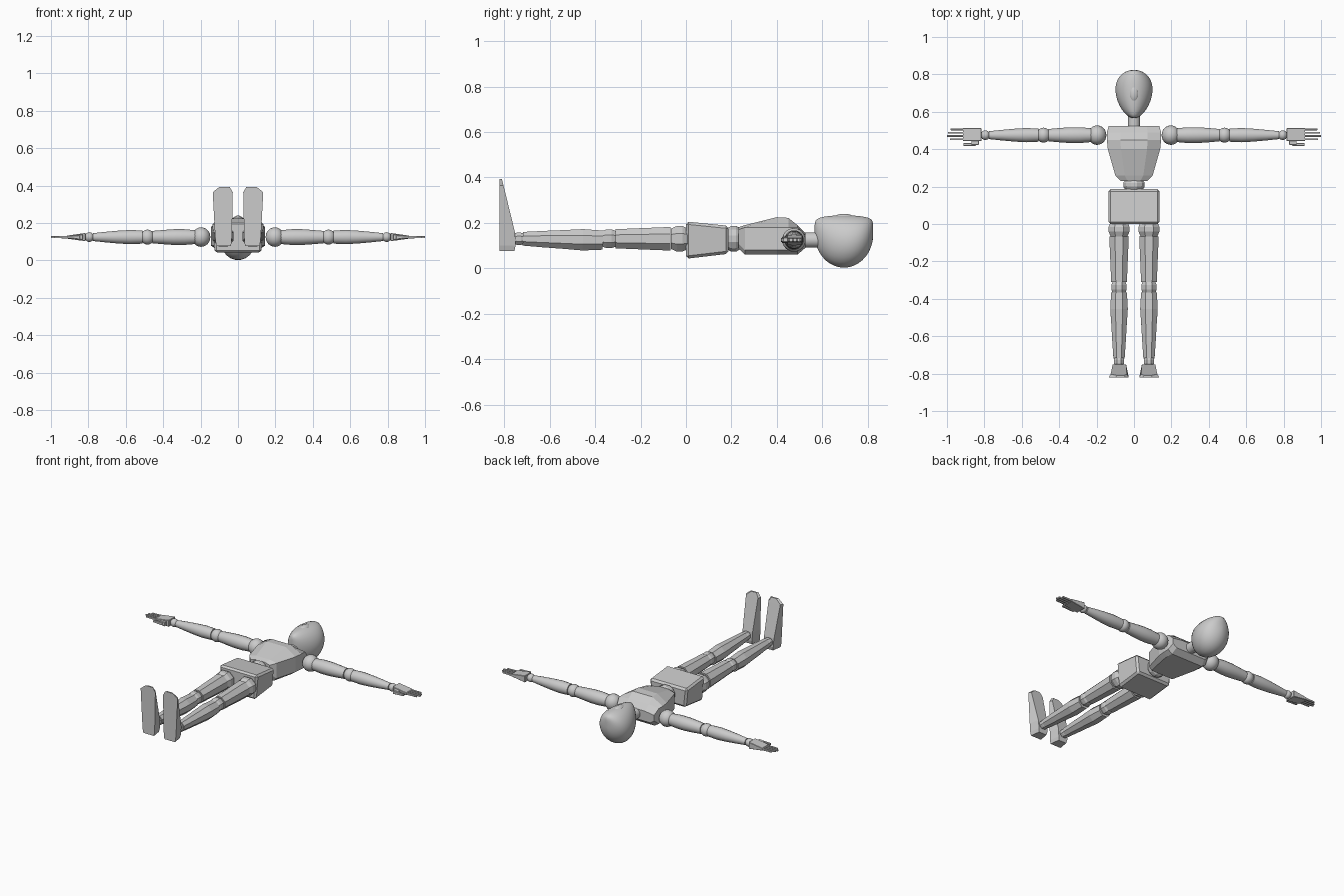
import bpy, bmesh, math
from mathutils import Vector

default_cube = bpy.data.objects.get("Cube")
if default_cube:
    bpy.data.objects.remove(default_cube)

grey = bpy.data.materials.new("plain grey")
grey.use_nodes = True
grey.diffuse_color = (.6, .6, .6, 1)
grey.node_tree.nodes["Principled BSDF"].inputs["Base Color"].default_value = grey.diffuse_color

BODY_HEIGHT = .13
ARM_LINE = .475
ARM_HEIGHT = .125


def finish(name, bm, smooth=False, bevel=0):
    """Turn a bmesh into a named grey object."""
    bmesh.ops.recalc_face_normals(bm, faces=bm.faces)
    mesh = bpy.data.meshes.new(name)
    bm.to_mesh(mesh)
    bm.free()
    mesh.materials.append(grey)
    part = bpy.data.objects.new(name, mesh)
    bpy.context.collection.objects.link(part)
    if bevel:
        modifier = part.modifiers.new("chamfer", "BEVEL")
        modifier.width = bevel
        modifier.segments = 1
    if smooth:
        bpy.ops.object.select_all(action="DESELECT")
        part.select_set(True)
        bpy.context.view_layer.objects.active = part
        bpy.ops.object.shade_smooth_by_angle(angle=math.radians(40))


def loft(name, rings, smooth=False, bevel=0):
    """Skin a list of equal rings and cap both ends."""
    bm = bmesh.new()
    loops = [[bm.verts.new(point) for point in ring] for ring in rings]
    for lower, upper in zip(loops, loops[1:]):
        for i in range(len(lower)):
            bm.faces.new((lower[i - 1], lower[i], upper[i], upper[i - 1]))
    bm.faces.new(loops[0])
    bm.faces.new(loops[-1])
    finish(name, bm, smooth, bevel)


def circle(sides):
    """Directions to the corners of a polygon resting on a flat side."""
    angles = [(i + .5) * math.tau / sides for i in range(sides)]
    return [(math.cos(angle), math.sin(angle)) for angle in angles]


def rod(name, start, end, radii, sides, smooth=False):
    """Round bar whose radii are spread evenly from start to end."""
    start, end = Vector(start), Vector(end)
    turn = (end - start).to_track_quat("Z", "Y")
    rings = []
    for i, radius in enumerate(radii):
        middle = start.lerp(end, i / (len(radii) - 1))
        reach = radius / math.cos(math.pi / sides)
        rings.append([middle + turn @ Vector((reach * u, reach * v, 0)) for u, v in circle(sides)])
    loft(name, rings, smooth)


def joint(name, start, end, radius, sides=8):
    """Disc with chamfered rims."""
    rod(name, start, end, (radius * .8, radius, radius, radius * .8), sides)


def ball(name, centre, scale):
    bm = bmesh.new()
    bmesh.ops.create_uvsphere(bm, u_segments=24, v_segments=12, radius=1)
    bmesh.ops.scale(bm, verts=bm.verts, vec=scale)
    bmesh.ops.translate(bm, verts=bm.verts, vec=centre)
    finish(name, bm, True)


def hand_block(name, side, inner, outer, depth, middle, thick, tip):
    """Block along the arm that thins towards its tip."""
    rings = []
    for x, height in ((inner, thick), (outer, tip)):
        rings.append([Vector((side * x, middle + u * depth, ARM_HEIGHT + v * height))
                      for u, v in ((-1, -1), (1, -1), (1, 1), (-1, 1))])
    loft(name, rings, bevel=min(tip, depth) / 4)


# Head: egg with a flat face and a deep, round back
head_rings = []
STEPS = 18
for step in range(STEPS + 1):
    angle = math.pi * (step + .4) / (STEPS + .8)
    along, across = -math.cos(angle), math.sin(angle)
    width = .098 * across * (1 + .2 * along)
    low = .15 - .148 * across
    high = .15 + .084 * across ** .25
    head_rings.append([Vector((u * width, .695 + .129 * along,
                               (low + high) / 2 + v * (high - low) / 2)) for u, v in circle(24)])
loft("head", head_rings, True)
ball("nose", (0, .695, .22), (.026, .046, .02))
rod("neck", (0, .5, .125), (0, .6, .125), (.033, .033), 12, True)

# Chest: flat back, upright sides, sloped front facets
chest_rings = []
for y, width, low, high in ((.23, .07, .09, .18), (.26, .1, .06, .19), (.4, .14, .06, .225),
                            (.45, .145, .06, .222), (.49, .145, .06, .19), (.525, .135, .09, .156)):
    half = [(width * .8, low), (width, low + .02), (width, min(high - .01, .18)), (width / 2, high)]
    outline = half + [(-x, z) for x, z in reversed(half)]
    chest_rings.append([Vector((x, y, z)) for x, z in outline])
loft("chest", chest_rings)

# Waist disc and pelvis block
joint("waist", (0, .18, BODY_HEIGHT), (0, .24, BODY_HEIGHT), .057, 12)
pelvis_rings = []
for y, low, high in ((0, .042, .206), (.187, .064, .187)):
    pelvis_rings.append([Vector((x, y, z)) for x, z in
                         ((-.125, low), (.125, low), (.138, high), (-.138, high))])
loft("pelvis", pelvis_rings, bevel=.012)

for name, side in (("left", 1), ("right", -1)):
    # Leg segments and joints
    def leg_point(y, height=BODY_HEIGHT):
        return (side * .08, y, height)

    joint(f"{name}_hip_joint", leg_point(.01), leg_point(-.066), .056)
    rod(f"{name}_thigh", leg_point(-.068), leg_point(-.31), (.052, .042), 8)
    joint(f"{name}_knee", leg_point(-.305), leg_point(-.372), .041)
    rod(f"{name}_shin", leg_point(-.366, .124), leg_point(-.718), (.042, .047, .041, .036, .03), 8)
    joint(f"{name}_ankle", leg_point(-.71), leg_point(-.76), .027)

    # Foot: flat sole, thick heel, thin toe
    foot_rings = []
    for z, inner, outer, instep in ((.077, .038, .115, -.755), (.1, .034, .12, -.75),
                                    (.156, .032, .124, -.752), (.365, .028, .135, -.803),
                                    (.393, .045, .1, -.81)):
        foot_rings.append([Vector((side * x, y, z)) for x, y in
                           ((inner, -.82), (outer, -.82), (outer - .01, instep), (inner + .01, instep))])
    loft(f"{name}_foot", foot_rings)

    # Arm segments and joints
    def arm_point(x):
        return (side * x, ARM_LINE, ARM_HEIGHT)

    for part, x, radius in (("shoulder", .197, .052), ("elbow", .484, .04), ("wrist", .795, .026)):
        ball(f"{name}_{part}", arm_point(x), (radius * .95, radius, radius))
    rod(f"{name}_upper_arm", arm_point(.23), arm_point(.456), (.037, .042, .042, .038, .033), 16, True)
    rod(f"{name}_forearm", arm_point(.51), arm_point(.775), (.035, .038, .034, .028, .021), 16, True)

    # Hand: tapered palm, four fingers and a thumb
    hand_block(f"{name}_palm", side, .815, .915, .034, .478, .022, .008)
    for finger, tip in (("index", .985), ("middle", 1), ("ring", .995), ("little", .98)):
        order = ("index", "middle", "ring", "little").index(finger)
        hand_block(f"{name}_{finger}_finger", side, .905, tip, .005, .453 + order * .0175, .007, .005)
    hand_block(f"{name}_thumb_base", side, .83, .87, .012, .435, .015, .01)
    hand_block(f"{name}_thumb", side, .845, .912, .007, .425, .009, .006)
